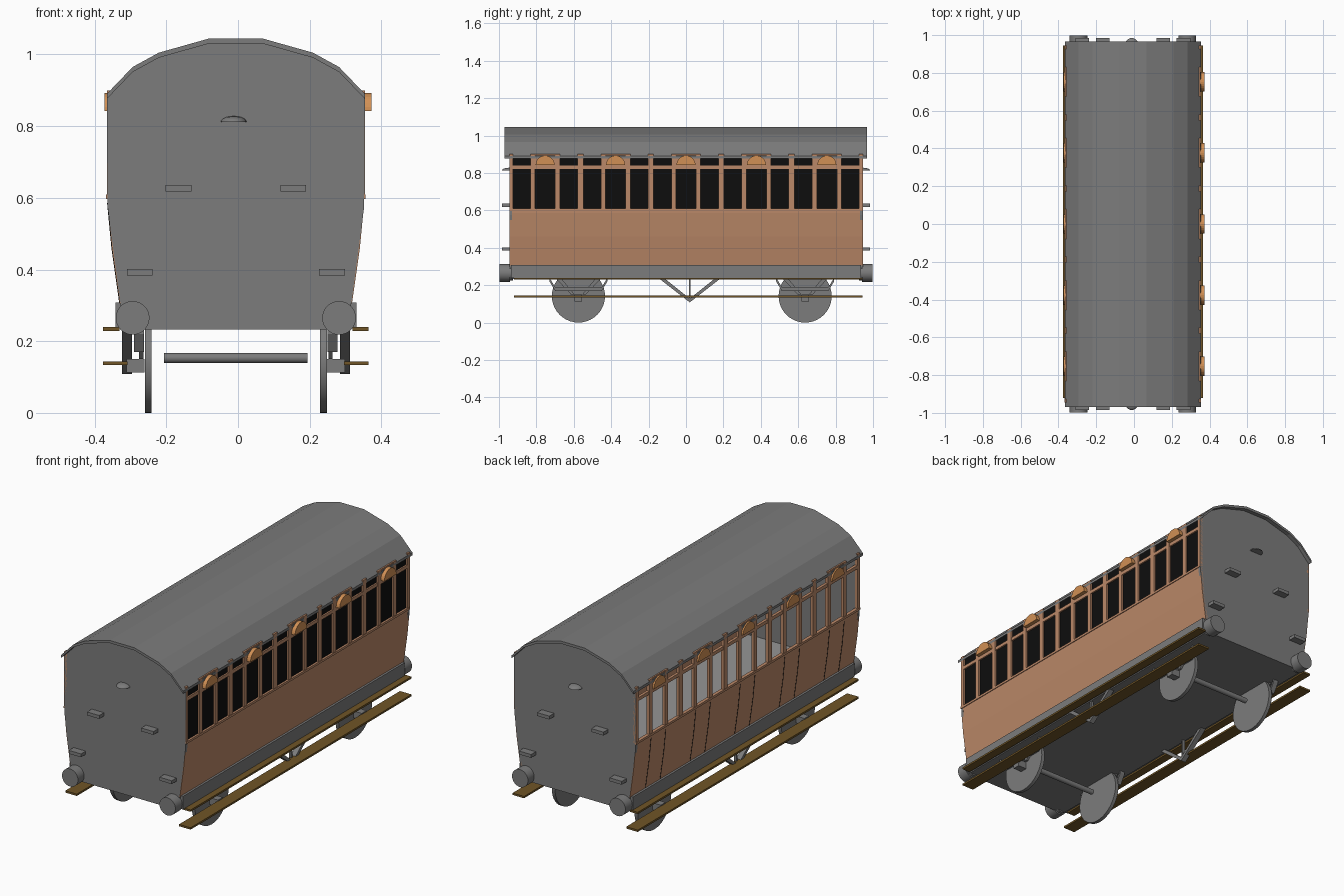
import bpy, bmesh, math
from mathutils import Vector

if "Cube" in bpy.data.objects:
    bpy.data.objects.remove(bpy.data.objects["Cube"])

CX = -0.006          # body centre line
END = 0.945          # end wall position
PITCH = 0.1255       # window spacing
HALF = 0.358         # half width above the waist


def material(name, r, g, b):
    m = bpy.data.materials.new(name)
    m.use_nodes = True
    m.diffuse_color = (r, g, b, 1)
    m.node_tree.nodes["Principled BSDF"].inputs["Base Color"].default_value = (r, g, b, 1)
    return m


grey = material("grey paint", 0.2, 0.2, 0.2)
pale = material("pale floor grey", 0.3, 0.3, 0.3)
wood = material("varnished wood", 0.5, 0.25, 0.14)
amber = material("amber wood", 0.64, 0.28, 0.09)
black = material("black glass", 0.004, 0.004, 0.004)
board = material("dark board", 0.16, 0.09, 0.02)


def finish(name, bm, mat, smooth=False):
    bmesh.ops.recalc_face_normals(bm, faces=bm.faces)
    me = bpy.data.meshes.new(name)
    bm.to_mesh(me)
    bm.free()
    me.materials.append(mat)
    ob = bpy.data.objects.new(name, me)
    bpy.context.collection.objects.link(ob)
    if smooth:
        bpy.ops.object.select_all(action='DESELECT')
        ob.select_set(True)
        bpy.context.view_layer.objects.active = ob
        bpy.ops.object.shade_smooth_by_angle(angle=math.radians(35))
    return ob


def add_prism(bm, pts, axis, a, b):
    """Extrude a 2D outline along x (points are y,z) or y (points are x,z)."""
    def place(p, t):
        return (t, p[0], p[1]) if axis == 'x' else (p[0], t, p[1])
    v0 = [bm.verts.new(place(p, a)) for p in pts]
    v1 = [bm.verts.new(place(p, b)) for p in pts]
    bm.faces.new(v0)
    bm.faces.new(v1[::-1])
    n = len(pts)
    for i in range(n):
        j = (i + 1) % n
        bm.faces.new((v0[i], v1[i], v1[j], v0[j]))


def add_box(bm, x0, x1, y0, y1, z0, z1):
    add_prism(bm, [(y0, z0), (y1, z0), (y1, z1), (y0, z1)], 'x', x0, x1)


def prism(name, mat, pts, axis, a, b):
    bm = bmesh.new()
    add_prism(bm, pts, axis, a, b)
    return finish(name, bm, mat)


def box(name, mat, *dims):
    bm = bmesh.new()
    add_box(bm, *dims)
    return finish(name, bm, mat)


def circle(cu, cz, r, n=32, start=0, sweep=2 * math.pi):
    return [(cu + r * math.cos(start + sweep * i / n),
             cz + r * math.sin(start + sweep * i / n)) for i in range(n)]


def band(line, t):
    """Closed outline of an open line given vertical thickness t."""
    return line + [(u, z - t) for u, z in reversed(line)]


def sx(side, half):
    return CX + side * half


# Roof arch
arch = [(0.36, 0.89), (0.288, 0.965), (0.215, 1.005), (0.073, 1.045)]
roof_line = [(CX - u, z) for u, z in arch] + [(CX + u, z) for u, z in reversed(arch)]
prism("roof", grey, band(roof_line, 0.014), 'y', -0.97, 0.967)

# End walls follow the arch and taper below the waist
end_low = [(0.313, 0.232), (0.322, 0.305), (HALF, 0.575)]
end_pts = ([(CX + u, z) for u, z in end_low] + [(u, z - 0.006) for u, z in reversed(roof_line)]
           + [(CX - u, z) for u, z in reversed(end_low)])
for name, d in (("front", -1), ("back", 1)):
    prism(name + "_end_wall", grey, end_pts, 'y', d * END, d * (END - 0.015))

    # Foot steps and lamp bracket
    bm = bmesh.new()
    for u, z in ((0.16, 0.627), (0.268, 0.393)):
        for s in (-1, 1):
            x = sx(s, u)
            add_box(bm, x - 0.036, x + 0.036, min(d * END, d * 0.985), max(d * END, d * 0.985),
                    z - 0.009, z + 0.009)
    finish(name + "_end_steps", bm, grey)
    bm = bmesh.new()
    bmesh.ops.create_uvsphere(bm, u_segments=20, v_segments=10, radius=1)
    bmesh.ops.bisect_plane(bm, geom=bm.verts[:] + bm.edges[:] + bm.faces[:],
                           plane_co=(0, 0, 0), plane_no=(0, 0, -1), clear_outer=True)
    bmesh.ops.holes_fill(bm, edges=bm.edges[:])
    for v in bm.verts:
        v.co = Vector((CX - 0.006 + v.co.x * 0.036, d * END + v.co.y * 0.04, 0.812 + v.co.z * 0.016))
    finish(name + "_lamp_bracket", bm, grey, True)

    # Buffers
    for s in (-1, 1):
        bm = bmesh.new()
        x = sx(s, 0.288)
        add_prism(bm, circle(x, 0.265, 0.040), 'y', d * 0.925, d * 0.985)
        add_prism(bm, circle(x, 0.265, 0.047), 'y', d * 0.94, d * 0.998)
        finish(name + "_buffer", bm, grey, True)

# Floor
box("underframe", grey, sx(-1, 0.313), sx(1, 0.313), -END + 0.01, END - 0.01, 0.232, 0.29)
box("cabin_floor", pale, sx(-1, 0.315), sx(1, 0.315), -END + 0.016, END - 0.016, 0.29, 0.298)

doors = (1, 4, 7, 10, 13)
side_line = [(0.324, 0.305), (0.346, 0.46), (HALF, 0.585), (HALF, 0.605)]

for side, tag in ((1, "left"), (-1, "right")):
    # Lower side panelling
    outer = [(sx(side, u), z) for u, z in side_line]
    inner = [(sx(side, u - 0.014), z) for u, z in reversed(side_line)]
    prism(tag + "_side_panel", wood, outer + inner, 'y', -END, END)

    # Window framing: pillars, rails and door heads
    bm = bmesh.new()
    xi, xo = sx(side, HALF - 0.014), sx(side, HALF + 0.002)
    edge = -END
    for i in range(15):
        y = (i - 7) * PITCH
        w = 0.053 if i in doors else 0.047
        add_box(bm, xi, xo, edge, y - w, 0.603, 0.9)
        if i in doors:
            add_box(bm, xi, sx(side, HALF), y - w, y + w, 0.822, 0.9)
        edge = y + w
    add_box(bm, xi, xo, edge, END, 0.603, 0.9)
    add_box(bm, xi, sx(side, HALF + 0.001), -END, END, 0.822, 0.84)
    add_box(bm, xi, sx(side, HALF + 0.004), -END, END, 0.597, 0.609)
    finish(tag + "_window_frame", bm, wood)

    # Door ventilator hoods
    bm = bmesh.new()
    for i in doors:
        y = (i - 7) * PITCH
        add_prism(bm, circle(y, 0.842, 0.051, 14, 0, math.pi) + [(y - 0.051, 0.842)],
                  'x', sx(side, HALF - 0.005), side * 0.373)
    finish(tag + "_door_hoods", bm, amber)

    # Solebar and footboards
    x0, x1 = sx(side, 0.3), sx(side, 0.336)
    box(tag + "_solebar", grey, x0, x1, -0.935, 0.935, 0.238, 0.308)
    for name, u, z in (("upper", 0.325, 0.234), ("lower", 0.302, 0.139)):
        box(f"{tag}_{name}_footboard", board, sx(side, u), sx(side, 0.37), -0.92, 0.944,
            z - 0.005, z + 0.005)

    # V brace with centre post
    bm = bmesh.new()
    for k in (-1, 1):
        add_prism(bm, [(0.02, 0.108), (0.02, 0.128), (0.02 + k * 0.14, 0.24),
                       (0.02 + k * 0.17, 0.24)], 'x', sx(side, 0.29), sx(side, 0.318))
    add_box(bm, sx(side, 0.296), sx(side, 0.31), 0.015, 0.025, 0.12, 0.24)
    finish(tag + "_brace", bm, grey)

    # Wheels, springs and axle boxes
    for y, where in ((-0.575, "front"), (0.637, "back")):
        bm = bmesh.new()
        add_prism(bm, circle(y, 0.142, 0.142, 40), 'x', sx(side, 0.235), sx(side, 0.254))
        finish(f"{tag}_{where}_wheel", bm, grey, True)
        bm = bmesh.new()
        spring = [(y - 0.155, 0.24), (y - 0.125, 0.19), (y + 0.125, 0.19), (y + 0.155, 0.24)]
        add_prism(bm, band(spring, 0.02), 'x', sx(side, 0.256), sx(side, 0.284))
        for k in (-1, 1):
            add_prism(bm, [(y + k * 0.02, 0.15), (y + k * 0.04, 0.15), (y + k * 0.125, 0.24),
                           (y + k * 0.095, 0.24)], 'x', sx(side, 0.258), sx(side, 0.27))
        add_box(bm, sx(side, 0.255), sx(side, 0.305), y - 0.02, y + 0.02, 0.113, 0.15)
        finish(f"{tag}_{where}_spring", bm, grey)

# Dark glass on the left side only
box("left_window_glass", black, sx(1, HALF - 0.013), sx(1, HALF - 0.007), -0.93, 0.93, 0.6, 0.898)

# Door seams on the right side
bm = bmesh.new()
for i in doors:
    for k in (-1, 1):
        y = (i - 7) * PITCH + k * 0.062
        seam = [(sx(-1, u + 0.0012), z) for u, z in side_line[:3]]
        back = [(sx(-1, u - 0.003), z) for u, z in reversed(side_line[:3])]
        add_prism(bm, seam + back, 'y', y - 0.0015, y + 0.0015)
finish("right_door_seams", bm, black)

# Axles
for y, where in ((-0.575, "front"), (0.637, "back")):
    bm = bmesh.new()
    add_prism(bm, circle(y, 0.153, 0.014, 16), 'x', sx(-1, 0.2), sx(1, 0.2))
    finish(where + "_axle", bm, grey, True)
